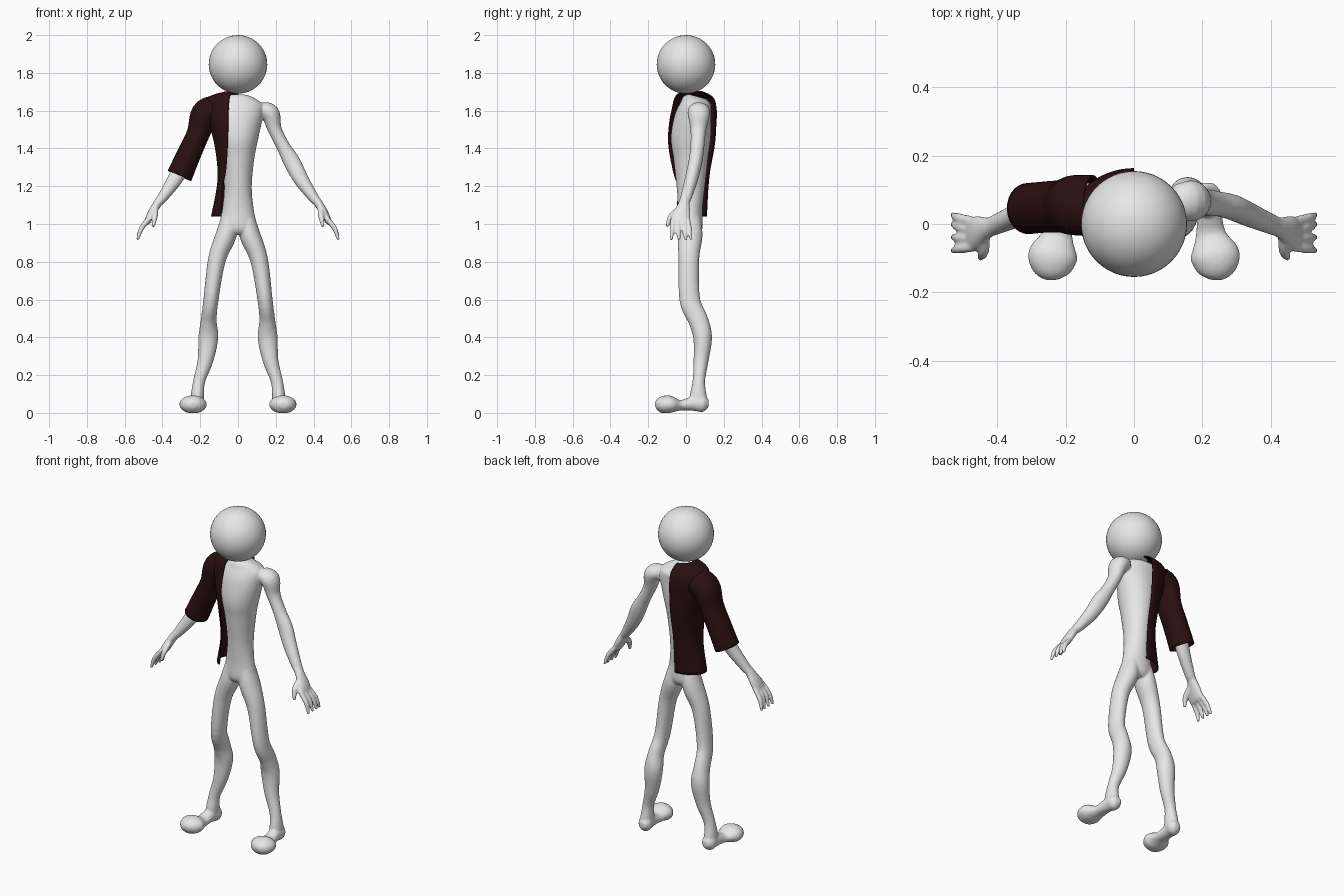
import bpy, bmesh, math
from mathutils import Vector

if "Cube" in bpy.data.objects:
    bpy.data.objects.remove(bpy.data.objects["Cube"], do_unlink=True)


def material(name, rgb):
    m = bpy.data.materials.new(name)
    m.use_nodes = True
    m.diffuse_color = (*rgb, 1)
    bsdf = m.node_tree.nodes["Principled BSDF"]
    bsdf.inputs["Base Color"].default_value = (*rgb, 1)
    bsdf.inputs["Roughness"].default_value = 0.8
    return m


SKIN = material("pale_grey", (0.8, 0.8, 0.8))
CLOTH = material("dark_maroon", (0.024, 0.005, 0.006))


def smooth_rows(rows, steps=5):
    """Catmull-Rom interpolation through rows of numbers."""
    out = []
    for i in range(len(rows) - 1):
        a, b = rows[max(i - 1, 0)], rows[i]
        c, d = rows[i + 1], rows[min(i + 2, len(rows) - 1)]
        for k in range(steps):
            t = k / steps
            out.append([q + t / 2 * (r - p + t * (2*p - 5*q + 4*r - s + t * (3*q - p - 3*r + s)))
                        for p, q, r, s in zip(a, b, c, d)])
    return out + [list(rows[-1])]


def loft(bm, rows, side=1, ref=(0, 1, 0), n=20, cap=True):
    """Elliptical tube; each row is x, y, z, cross radius, radius along ref."""
    rows = smooth_rows(rows)
    pts = [Vector(r[:3]) for r in rows]
    rings = []
    for i, r in enumerate(rows):
        t = (pts[min(i + 1, len(pts) - 1)] - pts[max(i - 1, 0)]).normalized()
        v = Vector(ref)
        v = (v - t * v.dot(t)).normalized()
        u = t.cross(v)
        ring = []
        for k in range(n):
            a = 2 * math.pi * k / n
            p = pts[i] + u * (r[3] * math.cos(a)) + v * (r[4] * math.sin(a))
            ring.append(bm.verts.new((p.x * side, p.y, max(p.z, 0))))
        rings.append(ring)
    for a, b in zip(rings, rings[1:]):
        for k in range(n):
            j = (k + 1) % n
            bm.faces.new((a[k], a[j], b[j], b[k]))
    if cap:
        bm.faces.new(rings[0])
        bm.faces.new(rings[-1])


def finish(bm, name, mat):
    bmesh.ops.recalc_face_normals(bm, faces=bm.faces)
    for f in bm.faces:
        f.smooth = True
    me = bpy.data.meshes.new(name)
    bm.to_mesh(me)
    bm.free()
    me.materials.append(mat)
    ob = bpy.data.objects.new(name, me)
    bpy.context.collection.objects.link(ob)
    return ob


# Head
bm = bmesh.new()
bmesh.ops.create_uvsphere(bm, u_segments=48, v_segments=24, radius=0.155)
finish(bm, "head", SKIN).location = (0, 0, 1.845)

# Body: torso, limbs and feet fused into one smooth skin
torso = [(0, .06, 1.675, .06, .05), (0, .055, 1.655, .105, .075), (0, .05, 1.62, .138, .085),
         (0, .035, 1.55, .128, .1), (0, .025, 1.45, .107, .105), (0, .025, 1.35, .087, .092),
         (0, .025, 1.2, .073, .075), (0, .022, 1.08, .083, .065), (0, .022, .98, .1, .066),
         (0, .022, .945, .06, .045)]
leg = [(.045, .022, 1.05, .038, .05), (.062, .022, .945, .055, .066), (.112, .015, .81, .047, .055),
       (.143, .02, .6, .04, .055), (.155, .065, .49, .042, .053), (.157, .088, .4, .053, .05),
       (.172, .08, .28, .042, .04), (.205, .068, .17, .032, .033), (.215, .065, .09, .035, .045),
       (.215, .07, .04, .035, .045)]
foot = [(.215, .12, .05, .02, .02), (.215, .09, .05, .045, .04), (.22, .04, .05, .04, .036),
        (.225, -.03, .04, .028, .045), (.237, -.09, .045, .048, .073), (.24, -.14, .04, .04, .055),
        (.24, -.162, .035, .014, .02)]
arm = [(.12, .065, 1.605, .04, .05), (.17, .068, 1.585, .05, .06), (.195, .065, 1.5, .037, .042),
       (.24, .06, 1.41, .036, .037), (.285, .05, 1.33, .045, .037), (.335, .028, 1.235, .04, .035),
       (.4, 0, 1.14, .028, .03), (.425, -.01, 1.11, .023, .03), (.455, -.02, 1.06, .022, .045),
       (.475, -.03, 1.02, .018, .05), (.483, -.03, 1, .01, .04)]
thumb = [(.435, -.035, 1.08, .015, .015), (.44, -.08, 1.04, .016, .016), (.45, -.1, .985, .009, .009)]

bm = bmesh.new()
loft(bm, torso, n=32)
for s in (1, -1):
    loft(bm, leg, s)
    loft(bm, foot, s, ref=(1, 0, 0))
    loft(bm, arm, s)
    loft(bm, thumb, s, ref=(1, 0, 0), n=10)
    for base, tip in ((.008, .028), (-.017, 0), (-.043, -.038), (-.068, -.078)):
        mid = (base + tip) / 2
        loft(bm, [(.47, base, 1.03, .014, .014), (.512, mid, .975, .014, .014),
                  (.532, tip, .915, .008, .008)], s, n=10)
body = finish(bm, "body", SKIN)
fuse = body.modifiers.new("fuse", "REMESH")
fuse.mode = "VOXEL"
fuse.voxel_size = 0.006
fuse.use_smooth_shade = True
soften = body.modifiers.new("soften", "SMOOTH")
soften.factor = 0.5
soften.iterations = 5


def thicken(ob):
    m = ob.modifiers.new("thickness", "SOLIDIFY")
    m.thickness = 0.006
    m.offset = 0


# Half jacket: open front edge, back edge on the centre line
# each row is height, front edge, half width, front depth, back depth
panel = [(1.7, .035, .06, -.03, .085), (1.685, .04, .12, -.05, .12), (1.66, .045, .165, -.065, .148),
         (1.6, .05, .165, -.08, .16), (1.53, .052, .15, -.095, .158), (1.42, .055, .122, -.105, .15),
         (1.28, .065, .105, -.09, .125), (1.18, .085, .112, -.075, .115), (1.04, .09, .14, -.07, .108)]
bm = bmesh.new()
grid = []
for z, edge, hw, yf, yb in smooth_rows(panel):
    start = math.asin(edge / hw)
    line = []
    for k in range(25):
        a = start + (math.pi - start) * k / 24
        line.append(bm.verts.new((-hw * math.sin(a), (yf + yb) / 2 - (yb - yf) / 2 * math.cos(a), z)))
    grid.append(line)
for a, b in zip(grid, grid[1:]):
    for k in range(24):
        bm.faces.new((a[k], a[k + 1], b[k + 1], b[k]))
thicken(finish(bm, "jacket_right_half", CLOTH))

# Sleeve
sleeve = [(.12, .055, 1.615, .065, .085), (.175, .055, 1.58, .072, .085), (.21, .052, 1.48, .058, .075),
          (.255, .05, 1.38, .06, .072), (.31, .045, 1.255, .065, .072)]
bm = bmesh.new()
loft(bm, sleeve, -1, n=28, cap=False)
thicken(finish(bm, "jacket_right_sleeve", CLOTH))
